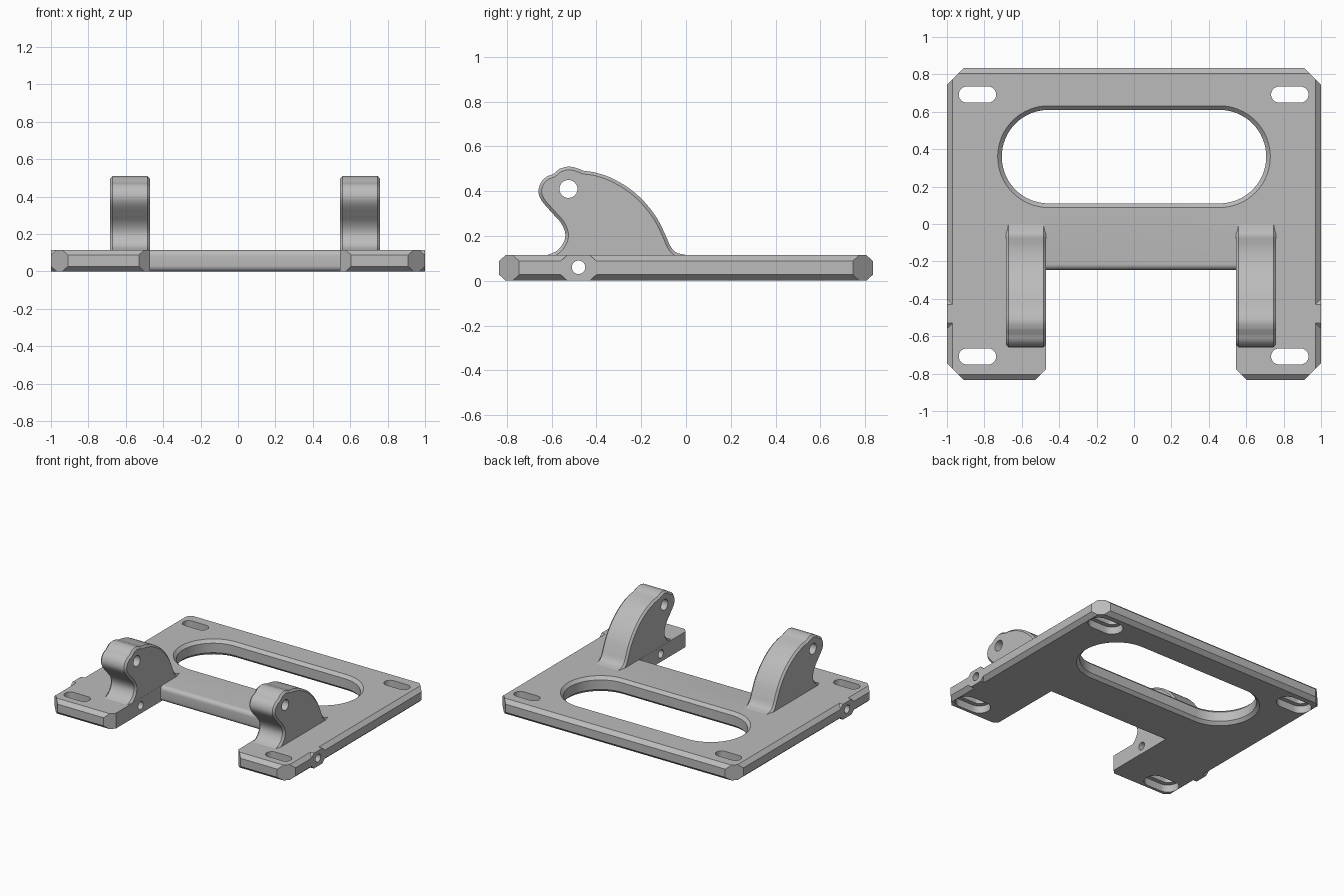
import bpy, bmesh, math
from mathutils import Vector

if "Cube" in bpy.data.objects:
    bpy.data.objects.remove(bpy.data.objects["Cube"], do_unlink=True)

metal = bpy.data.materials.new("plain grey")
metal.use_nodes = True
GREY = (0.5, 0.5, 0.5, 1)
metal.diffuse_color = GREY
metal.node_tree.nodes["Principled BSDF"].inputs["Base Color"].default_value = GREY

T = 0.115      # plate thickness
W, D = 1.0, 0.835  # plate half width and half depth


def loft(name, rings):
    """Closed solid through rings of equal point count."""
    bm = bmesh.new()
    vs = [[bm.verts.new(p) for p in r] for r in rings]
    n = len(vs[0])
    for a, b in zip(vs, vs[1:]):
        for i in range(n):
            j = (i + 1) % n
            bm.faces.new((a[i], a[j], b[j], b[i]))
    bm.faces.new(vs[0][::-1])
    bm.faces.new(vs[-1])
    bmesh.ops.recalc_face_normals(bm, faces=bm.faces)
    me = bpy.data.meshes.new(name)
    bm.to_mesh(me)
    bm.free()
    ob = bpy.data.objects.new(name, me)
    me.materials.append(metal)
    bpy.context.collection.objects.link(ob)
    return ob


def prism_z(name, pts, z0=-0.1, z1=0.3):
    return loft(name, [[(x, y, z) for x, y in pts] for z in (z0, z1)])


def prism_x(name, pts, x0, x1):
    return loft(name, [[(x, y, z) for y, z in pts] for x in (x0, x1)])


def combine(ob, tool, op="DIFFERENCE"):
    mod = ob.modifiers.new("cut", "BOOLEAN")
    mod.operation, mod.object, mod.solver = op, tool, "EXACT"
    bpy.context.view_layer.objects.active = ob
    bpy.ops.object.modifier_apply(modifier=mod.name)
    bpy.data.objects.remove(tool, do_unlink=True)


def circle(cx, cy, r, n=32):
    return [(cx + r * math.cos(2 * math.pi * i / n),
             cy + r * math.sin(2 * math.pi * i / n)) for i in range(n)]


def stadium(cx, cy, half, r, n=20):
    pts = []
    for side, start in ((1, -math.pi / 2), (-1, math.pi / 2)):
        for i in range(n + 1):
            a = start + math.pi * i / n
            pts.append((cx + side * half + r * math.cos(a), cy + r * math.sin(a)))
    return pts


def smooth_path(pts, steps=4):
    """Catmull-Rom samples through the points."""
    p = [Vector(q) for q in [pts[0]] + pts + [pts[-1]]]
    out = []
    for a, b, c, d in zip(p, p[1:], p[2:], p[3:]):
        for k in range(steps):
            t = k / steps
            out.append(0.5 * (2 * b + (c - a) * t + (2 * a - 5 * b + 4 * c - d) * t * t
                              + (3 * b - a - 3 * c + d) * t ** 3))
    return [tuple(q) for q in out] + [pts[-1]]


def finish(ob):
    bpy.ops.object.select_all(action="DESELECT")
    ob.select_set(True)
    bpy.context.view_layer.objects.active = ob
    bpy.ops.object.shade_smooth_by_angle(angle=math.radians(30))


# Base plate with chamfered upper and lower rims
c, h = 0.03, 0.027
rings = []
for inset, z in ((c, 0), (0, h), (0, T - h), (c, T)):
    x, y = W - inset, D - inset
    rings.append([(-x, -y, z), (x, -y, z), (x, y, z), (-x, y, z)])
plate = loft("base_plate", rings)

# Side bosses interrupting the rim chamfer
boss = [(-0.53, 0), (-0.43, 0), (-0.40, h), (-0.40, T - h),
        (-0.43, T), (-0.53, T), (-0.56, T - h), (-0.56, h)]
for s in (-1, 1):
    combine(plate, prism_x("boss", boss, s * 0.9, s * W), "UNION")

# Clipped outer corners
k = 0.09
corners = [(W - k, -D), (W, k - D), (W, D - k), (W - k, D)]
outline = corners + [(-x, y) for x, y in corners[::-1]]
combine(plate, prism_z("outline", outline), "INTERSECT")

# Front notch with a rounded back edge
NL, NR, NB, R = -0.47, 0.545, -0.245, 0.03
arc = [(math.sin(i * math.pi / 12) * R, math.cos(i * math.pi / 12) * R) for i in range(7)]
lower = [(NB + R - a, R - b) for a, b in arc]
upper = [(NB + R - a, T - R + b) for a, b in arc[::-1]]
notch = [(-1.2, -0.1), (NB + R, -0.1)] + lower + upper + [(NB + R, 0.3), (-1.2, 0.3)]
combine(plate, prism_x("notch", notch, NL, NR))

# Clipped inner corners of the two front legs
for x, s in ((NL, -1), (NR, 1)):
    tri = [(x + s * 0.08, -D - 0.02), (x - s * 0.02, -D + 0.08), (x - s * 0.02, -D - 0.02)]
    combine(plate, prism_z("corner", tri))

# Large oval window, chamfered on both sides
window = []
for z, r in ((-0.02, 0.292), (0.022, 0.25), (T - 0.022, 0.25), (T + 0.02, 0.292)):
    window.append([(x, y, z) for x, y in stadium(0, 0.36, 0.457, r, 32)])
combine(plate, loft("window", window))

# Mounting slots with wider pockets underneath
for x in (-0.837, 0.833):
    for y in (0.692, -0.708):
        combine(plate, prism_z("slot", stadium(x, y, 0.057, 0.043)))
        combine(plate, prism_z("pocket", stadium(x, y, 0.057, 0.075), -0.1, 0.055))

# Cross hole through both legs
combine(plate, prism_x("cross_hole", circle(-0.48, 0.06, 0.03), -1.2, 1.2))
finish(plate)

# Curved lug profile (y, z): front throat, nose, crown bump and back sweep
nose = [(-0.62, 0.115), (-0.575, 0.135), (-0.545, 0.175), (-0.54, 0.215), (-0.56, 0.26),
        (-0.60, 0.305), (-0.643, 0.355), (-0.659, 0.395), (-0.65, 0.435),
        (-0.625, 0.463), (-0.592, 0.477)]
crown = [(-0.565, 0.5), (-0.525, 0.51), (-0.485, 0.502), (-0.462, 0.492)]
back = [(-0.41, 0.485), (-0.34, 0.462), (-0.26, 0.417), (-0.19, 0.357), (-0.13, 0.28),
        (-0.09, 0.2), (-0.07, 0.155), (-0.045, 0.127), (0, 0.115)]
profile = smooth_path(nose) + smooth_path(crown) + smooth_path(back) + [(0, 0.1), (-0.62, 0.1)]

for name, x0, x1 in (("right_lug", -0.685, -0.471), ("left_lug", 0.546, 0.76)):
    lug = prism_x(name, profile, x0, x1)
    # Small chamfer around both cheeks
    bm = bmesh.new()
    bm.from_mesh(lug.data)
    rim = [e for e in bm.edges
           if abs(e.verts[0].co.x - e.verts[1].co.x) < 1e-5
           and max(v.co.z for v in e.verts) > 0.114]
    bmesh.ops.bevel(bm, geom=rim, offset=0.014, segments=1, affect="EDGES", clamp_overlap=False)
    bm.to_mesh(lug.data)
    bm.free()
    # Pivot hole
    combine(lug, prism_x("pivot_hole", circle(-0.525, 0.41, 0.04), x0 - 0.1, x1 + 0.1))
    finish(lug)
